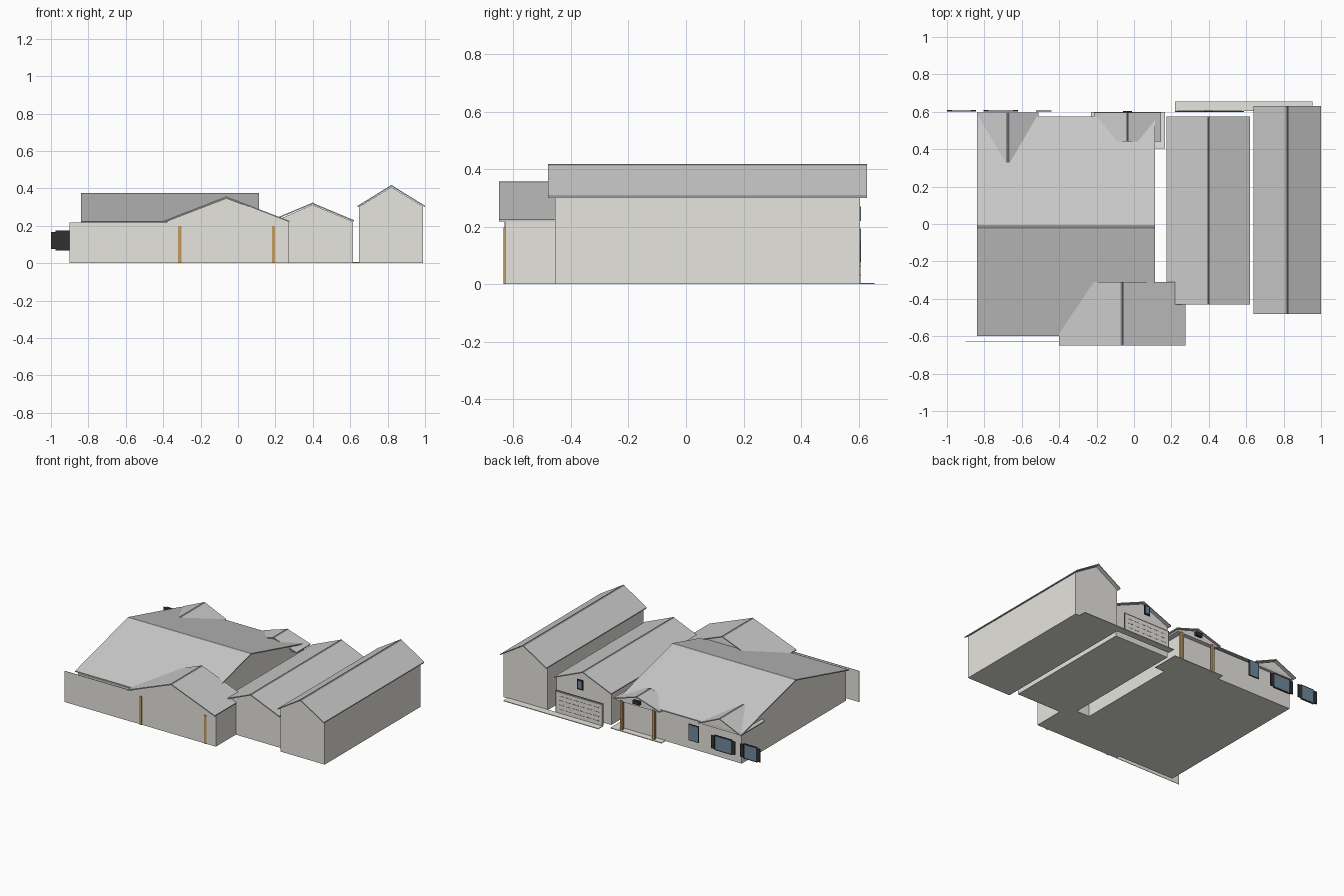
import bpy, bmesh

if "Cube" in bpy.data.objects:
    bpy.data.objects.remove(bpy.data.objects["Cube"])


def material(name, rgb):
    m = bpy.data.materials.new(name)
    m.diffuse_color = (*rgb, 1)
    m.use_nodes = True
    m.node_tree.nodes["Principled BSDF"].inputs["Base Color"].default_value = m.diffuse_color
    return m


WALL = material("wall_beige", (0.80, 0.78, 0.73))
TRIM = material("trim_dark", (0.25, 0.25, 0.25))
BLACK = material("shutter_black", (0.03, 0.03, 0.03))
GLASS = material("glass_blue", (0.16, 0.25, 0.33))
WOOD = material("wood_brown", (0.55, 0.33, 0.13))


def prism(name, profile, a, b, axis="y", mat=None):
    """Extrude a (side, z) profile from a to b along the axis."""
    bm = bmesh.new()
    place = (lambda s, z, d: (s, d, z)) if axis == "y" else (lambda s, z, d: (d, s, z))
    ends = [[bm.verts.new(place(s, z, d)) for s, z in profile] for d in (a, b)]
    bm.faces.new(ends[0])
    bm.faces.new(ends[1])
    n = len(profile)
    for i in range(n):
        j = (i + 1) % n
        bm.faces.new((ends[0][i], ends[0][j], ends[1][j], ends[1][i]))
    bmesh.ops.recalc_face_normals(bm, faces=bm.faces)
    me = bpy.data.meshes.new(name)
    bm.to_mesh(me)
    bm.free()
    ob = bpy.data.objects.new(name, me)
    bpy.context.collection.objects.link(ob)
    if mat:
        me.materials.append(mat)
    return ob


def box(name, x0, x1, y0, y1, z0, z1, mat=None):
    return prism(name, [(x0, z0), (x1, z0), (x1, z1), (x0, z1)], y0, y1, "y", mat)


def gable_roof(name, left, ridge, right, eave, top, a, b, axis="y", t=0.007):
    """Thin pitched roof sheet with a dark ridge cap."""
    prism(name, [(left, eave), (ridge, top), (right, eave),
                 (right, eave - t), (ridge, top - t), (left, eave - t)], a, b, axis)
    drop = 0.009 * (top - eave) / (ridge - left)
    prism(name + "_ridge_cap", [(ridge - 0.009, top - drop + 0.001), (ridge, top + 0.001),
                                (ridge + 0.009, top - drop + 0.001), (ridge, top - 0.006)],
          a, b, axis, TRIM)


def gable_body(name, left, ridge, right, eave, top, a, b, axis="y", base=0.0):
    prism(name, [(left, base), (right, base), (right, eave), (ridge, top), (left, eave)],
          a, b, axis, WALL)


# Main house, ridge running left to right
gable_body("main_walls", -0.60, -0.015, 0.555, 0.212, 0.366, -0.82, 0.09, "x")
gable_roof("main_roof", -0.60, -0.015, 0.575, 0.222, 0.375, -0.84, 0.113, "x")
box("front_wall_panel", -0.90, -0.38, -0.631, -0.628, 0, 0.217, WALL)

# Front wing
gable_body("front_wing_walls", -0.38, -0.0625, 0.27, 0.225, 0.347, -0.63, -0.335)
gable_roof("front_wing_roof", -0.40, -0.0625, 0.275, 0.226, 0.357, -0.65, -0.31)
for x in (-0.312, 0.19):
    box("front_wood_strip", x - 0.009, x + 0.009, -0.635, -0.62, 0, 0.198, WOOD)

# Low garage
gable_body("garage_walls", 0.19, 0.398, 0.615, 0.222, 0.313, -0.41, 0.555)
gable_roof("garage_roof", 0.175, 0.398, 0.62, 0.23, 0.323, -0.43, 0.575)

# Tall garage
gable_body("tall_garage_walls", 0.648, 0.82, 0.99, 0.303, 0.407, -0.455, 0.605)
gable_roof("tall_garage_roof", 0.64, 0.82, 1.0, 0.307, 0.418, -0.48, 0.63)

# Rear gable over the windows
gable_body("rear_gable_wall", -0.82, -0.675, -0.53, 0.215, 0.28, 0.40, 0.575, base=0.205)
gable_roof("rear_gable_roof", -0.84, -0.675, -0.51, 0.218, 0.291, 0.33, 0.595)

# Rear porch
gable_body("porch_gable_wall", -0.20, -0.035, 0.13, 0.212, 0.262, 0.46, 0.585, base=0.202)
gable_roof("porch_roof", -0.215, -0.035, 0.145, 0.217, 0.274, 0.44, 0.597)
box("porch_slab", -0.23, 0.165, 0.405, 0.60, 0, 0.005, WALL)
box("porch_gable_vent", -0.06, -0.01, 0.585, 0.603, 0.22, 0.245, BLACK)
for x in (-0.16, 0.09):
    box("porch_post", x - 0.009, x + 0.009, 0.572, 0.59, 0, 0.21, WOOD)

# Driveway slab
box("driveway_slab", 0.22, 0.955, 0.605, 0.655, 0, 0.005, WALL)

# Garage door with rows of dark dashes
box("garage_door_frame", 0.22, 0.588, 0.600, 0.605, 0.005, 0.16, TRIM)
box("garage_door", 0.23, 0.578, 0.602, 0.607, 0.005, 0.15, WALL)
for row in range(4):
    for col in range(6):
        x, z = 0.25 + col * 0.053, 0.03 + row * 0.031
        box("garage_door_dash", x, x + 0.04, 0.606, 0.608, z, z + 0.004, TRIM)
box("garage_gable_window_frame", 0.375, 0.42, 0.600, 0.606, 0.21, 0.28, BLACK)
box("garage_gable_window", 0.385, 0.41, 0.604, 0.608, 0.22, 0.27, GLASS)

# Rear windows, two with shutters
for x0, x1 in ((-1.0, -0.845), (-0.805, -0.62)):
    box("window_frame", x0 + 0.025, x1 - 0.025, 0.602, 0.606, 0.068, 0.175, BLACK)
    box("window_glass", x0 + 0.032, x1 - 0.032, 0.604, 0.608, 0.076, 0.167, GLASS)
    for s0, s1 in ((x0, x0 + 0.027), (x1 - 0.027, x1)):
        box("window_shutter", s0, s1, 0.602, 0.609, 0.076, 0.167, BLACK)
box("small_window_frame", -0.523, -0.442, 0.602, 0.606, 0.083, 0.198, BLACK)
box("small_window_glass", -0.518, -0.447, 0.604, 0.608, 0.088, 0.193, GLASS)
